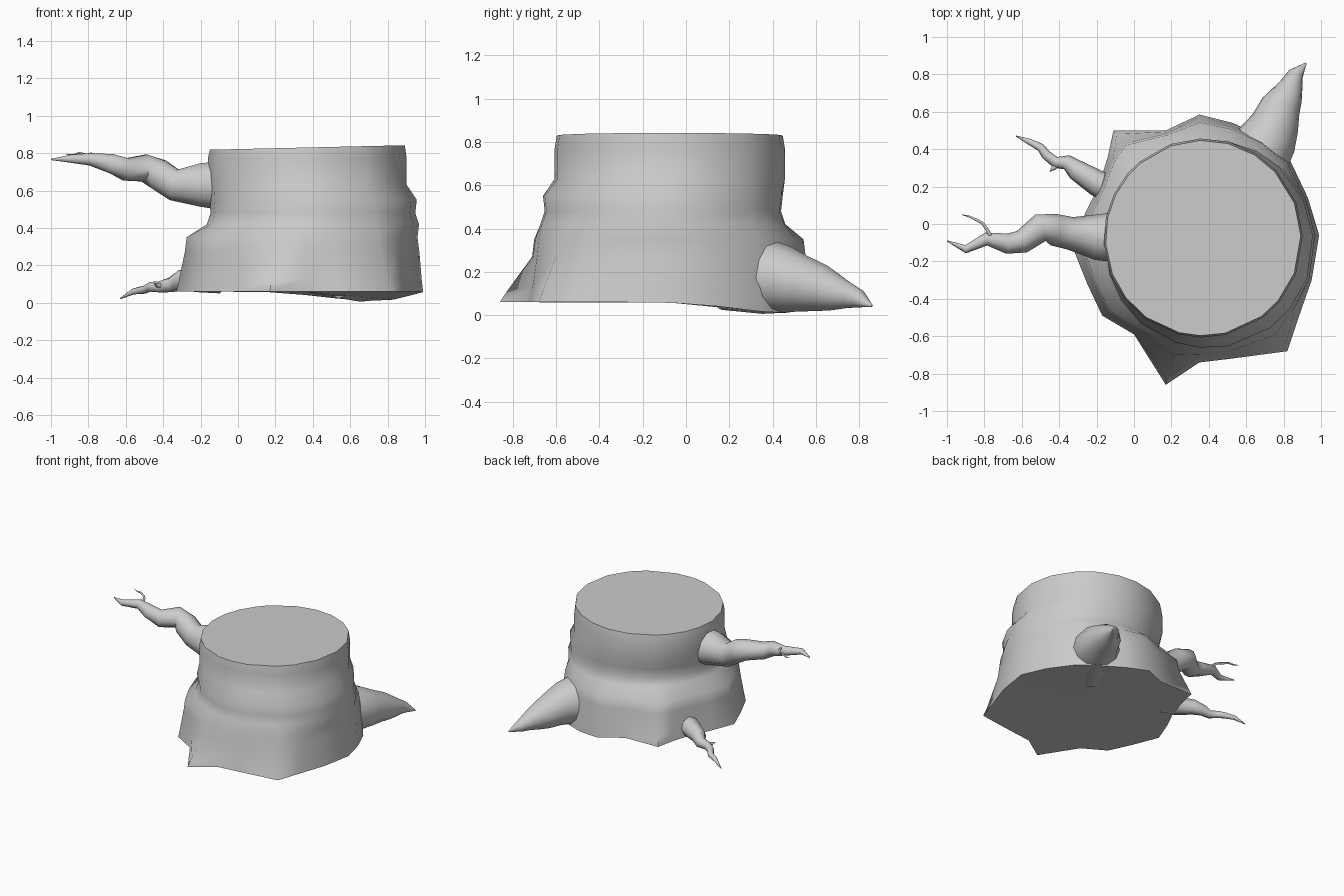
import bpy, bmesh, math
from mathutils import Vector

if "Cube" in bpy.data.objects:
    bpy.data.objects.remove(bpy.data.objects["Cube"])

CX, CY = 0.37, -0.075          # trunk axis
ROOT = math.radians(56)        # direction of the big back root


def finish(name, bm, angle):
    bmesh.ops.recalc_face_normals(bm, faces=bm.faces)
    me = bpy.data.meshes.new(name)
    bm.to_mesh(me)
    bm.free()
    ob = bpy.data.objects.new(name, me)
    bpy.context.collection.objects.link(ob)
    bpy.ops.object.select_all(action='DESELECT')
    ob.select_set(True)
    bpy.context.view_layer.objects.active = ob
    bpy.ops.object.shade_smooth_by_angle(angle=math.radians(angle))
    return ob


def bridge(bm, rings):
    for a, b in zip(rings, rings[1:]):
        n = len(a)
        for i in range(n):
            j = (i + 1) % n
            bm.faces.new((a[i], a[j], b[j], b[i]))


def limb(name, path, sides=10):
    """Tapered crooked tube through (x, y, z, radius) points."""
    bm = bmesh.new()
    pts = [Vector(p[:3]) for p in path]
    rings = []
    for k, p in enumerate(pts):
        t = (pts[min(k + 1, len(pts) - 1)] - pts[max(k - 1, 0)]).normalized()
        u = t.cross(Vector((0, 0, 1))).normalized()
        v = u.cross(t)
        r = path[k][3]
        rings.append([bm.verts.new(p + r * (math.cos(a) * u + math.sin(a) * v))
                      for a in (2 * math.pi * i / sides for i in range(sides))])
    bridge(bm, rings)
    bm.faces.new(rings[0])
    bm.faces.new(rings[-1])
    return finish(name, bm, 60)


# Trunk: flared ground outline blended upward into a round cut top
outline = [(.99, -.06), (.93, .14), (.83, .35), (.70, .46), (.53, .54), (.35, .585),
           (.17, .5), (-.11, .5), (-.14, .36), (-.19, .2), (-.26, .06), (-.33, -.12),
           (-.25, -.32), (-.17, -.49), (0, -.59), (.17, -.86), (.35, -.74),
           (.52, -.72), (.82, -.68), (.88, -.5), (.95, -.3)]
polar = [(math.atan2(y - CY, x - CX), math.hypot(x - CX, y - CY)) for x, y in outline]


def mid(rb):
    return .52 + .7 * (min(rb, .70) - .52)


def bulge(a):
    return .555 + .045 * math.cos(a + math.pi / 4)


def dip(a):
    return .05 * max(0, math.cos(a - ROOT)) ** 5


levels = [
    (.06, lambda a, rb: rb),
    (.12, lambda a, rb: .25 * mid(rb) + .75 * rb),
    (.27, lambda a, rb: mid(rb) + .01),
    (.35, lambda a, rb: mid(rb)),
    (.42, lambda a, rb: bulge(a) + .012),
    (.48, lambda a, rb: bulge(a) - .008),
    (.55, lambda a, rb: bulge(a)),
    (.63, lambda a, rb: .532),
    (.77, lambda a, rb: .532),
    (.83, lambda a, rb: .522),
]
bm = bmesh.new()
rings = []
for z, radius in levels:
    ring = []
    for a, rb in polar:
        r = radius(a, rb)
        dz = -dip(a) if z < .1 else (.012 * math.cos(a) if z > .8 else 0)
        ring.append(bm.verts.new((CX + r * math.cos(a), CY + r * math.sin(a), z + dz)))
    rings.append(ring)
bridge(bm, rings)
bm.faces.new(rings[-1])
hub = bm.verts.new((CX, CY, .058))
for i, v in enumerate(rings[0]):
    bm.faces.new((v, hub, rings[0][(i + 1) % len(rings[0])]))
finish("trunk", bm, 70)

# Upper side branch and its twig
limb("upper_branch", [
    (-.06, -.07, .625, .14), (-.2, -.07, .63, .122), (-.34, -.05, .63, .088),
    (-.43, -.03, .69, .085), (-.5, -.02, .72, .076), (-.6, -.095, .713, .063),
    (-.68, -.105, .745, .054), (-.79, -.08, .767, .035), (-.9, -.135, .77, .022),
    (-1, -.09, .766, .003)])
limb("branch_twig", [
    (-.76, -.08, .775, .012), (-.785, -.03, .795, .009), (-.81, .005, .79, .008),
    (-.85, .025, .80, .007), (-.88, .04, .79, .005), (-.92, .05, .795, .002)], 6)

# Thin left root with a small fork
limb("left_root", [
    (-.1, .18, .13, .08), (-.2, .22, .125, .07), (-.31, .29, .12, .055),
    (-.36, .33, .095, .04), (-.42, .33, .085, .03), (-.47, .37, .085, .026),
    (-.5, .41, .07, .022), (-.56, .44, .06, .016), (-.63, .47, .022, .003)], 8)
limb("left_root_fork", [
    (-.4, .33, .085, .02), (-.43, .3, .095, .013), (-.45, .28, .105, .002)], 6)

# Big back root, knobbly towards its tip
limb("back_root", [
    (.56, .2, .22, .2), (.67, .38, .175, .172), (.72, .46, .163, .155),
    (.755, .54, .144, .13), (.785, .63, .124, .108), (.82, .69, .105, .085),
    (.845, .75, .09, .06), (.865, .80, .075, .042), (.92, .86, .042, .004)], 12)
